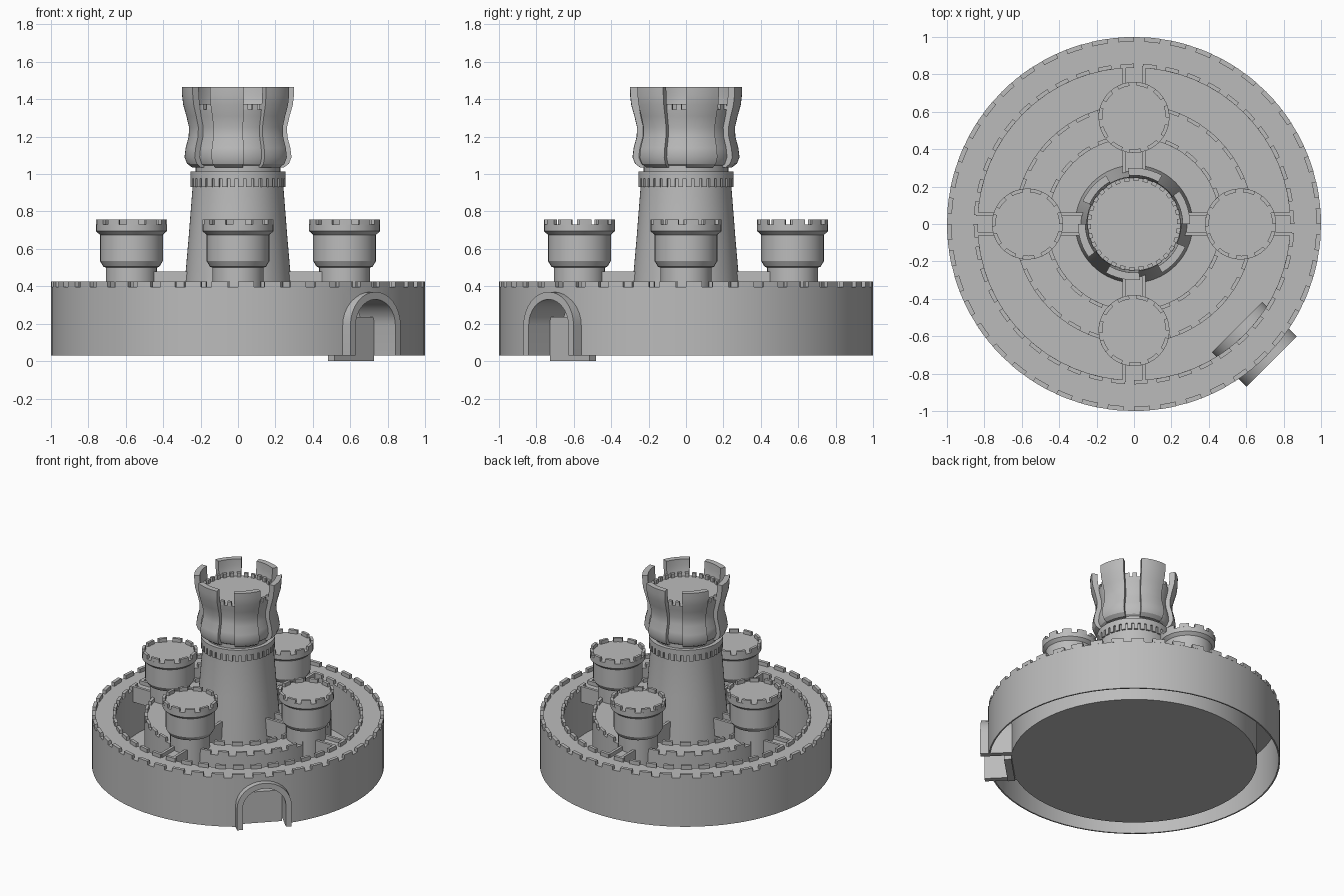
import bpy, bmesh
from math import pi, cos, sin, radians
from mathutils import Matrix, Vector

cube = bpy.data.objects.get("Cube")
if cube:
    bpy.data.objects.remove(cube, do_unlink=True)

stone = bpy.data.materials.new("grey_stone")
stone.use_nodes = True
COLOUR = (0.5, 0.5, 0.5, 1)
stone.diffuse_color = COLOUR
stone.node_tree.nodes["Principled BSDF"].inputs["Base Color"].default_value = COLOUR


def finish(name, bm):
    """Turn a bmesh into a stone object with smooth curves and sharp edges."""
    bmesh.ops.remove_doubles(bm, verts=bm.verts, dist=1e-5)
    bmesh.ops.recalc_face_normals(bm, faces=bm.faces)
    mesh = bpy.data.meshes.new(name)
    bm.to_mesh(mesh)
    bm.free()
    mesh.materials.append(stone)
    obj = bpy.data.objects.new(name, mesh)
    bpy.context.collection.objects.link(obj)
    smooth(obj)
    return obj


def smooth(obj):
    bpy.ops.object.select_all(action='DESELECT')
    obj.select_set(True)
    bpy.context.view_layer.objects.active = obj
    bpy.ops.object.shade_smooth_by_angle(angle=radians(30))


def sweep(bm, profile, start=0.0, end=2 * pi, steps=64, centre=(0, 0)):
    """Sweep a closed (radius, z) outline round a vertical axis."""
    full = end - start > 2 * pi - 1e-4
    rings = []
    for i in range(steps if full else steps + 1):
        a = start + (end - start) * i / steps
        rings.append([bm.verts.new((centre[0] + r * cos(a), centre[1] + r * sin(a), z))
                      for r, z in profile])
    n = len(profile)
    for i in range(steps):
        p, q = rings[i], rings[(i + 1) % len(rings)]
        for k in range(n):
            m = (k + 1) % n
            if profile[k][0] or profile[m][0]:
                bm.faces.new((p[k], p[m], q[m], q[k]))
    if not full:
        bm.faces.new(rings[0])
        bm.faces.new(rings[-1])


def rect(r0, r1, z0, z1):
    return [(r0, z0), (r1, z0), (r1, z1), (r0, z1)]


def merlons(bm, r0, r1, z0, z1, count, fill=0.6, centre=(0, 0), phase=0.0):
    for i in range(count):
        a = phase + 2 * pi * i / count
        sweep(bm, rect(r0, r1, z0, z1), a, a + fill * 2 * pi / count, 2, centre)


def box(bm, x0, x1, y0, y1, z0, z1, angle=0.0):
    m = (Matrix.Rotation(angle, 4, 'Z')
         @ Matrix.Translation(((x0 + x1) / 2, (y0 + y1) / 2, (z0 + z1) / 2))
         @ Matrix.Diagonal((x1 - x0, y1 - y0, z1 - z0, 1)))
    bmesh.ops.create_cube(bm, size=1, matrix=m)


def arch_outline(half, top, spring=0.19, base=0.03, steps=16):
    pts = [(-half, base)]
    for i in range(steps + 1):
        a = pi - pi * i / steps
        pts.append((half * cos(a), spring + (top - spring) * sin(a)))
    return pts + [(half, base)]


def extrude_outline(bm, pts, d0, d1):
    """Extrude a (sideways, z) outline along the gate direction."""
    rot = Matrix.Rotation(GATE, 3, 'Z')
    a, b = [[bm.verts.new(rot @ Vector((d, t, z))) for t, z in pts] for d in (d0, d1)]
    for i in range(len(pts)):
        j = (i + 1) % len(pts)
        bm.faces.new((a[i], a[j], b[j], b[i]))
    bm.faces.new(a)
    bm.faces.new(b)


GATE = -pi / 4
WALK = 0.397
TOP = 0.425

# outer wall: hollow ring, open underneath, pierced by the gate
bm = bmesh.new()
sweep(bm, [(1, .03), (1, WALK), (.835, WALK), (.835, .03),
           (.843, .03), (.843, .385), (.99, .385), (.99, .03)])
wall = finish("outer_wall", bm)
bm = bmesh.new()
extrude_outline(bm, arch_outline(.17, .35, base=-.05), .7, 1.2)
cutter = finish("gate_cutter", bm)
cutter.hide_render = True
cut = wall.modifiers.new("gate", 'BOOLEAN')
cut.operation, cut.object, cut.solver = 'DIFFERENCE', cutter, 'EXACT'
bpy.context.view_layer.objects.active = wall
bpy.ops.object.modifier_apply(modifier=cut.name)
bpy.data.objects.remove(cutter, do_unlink=True)
smooth(wall)

bm = bmesh.new()
merlons(bm, .975, 1, WALK, TOP, 44)
merlons(bm, .835, .857, WALK, TOP, 44)
finish("outer_wall_merlons", bm)

# courtyard floor
bm = bmesh.new()
sweep(bm, [(0, .03), (.84, .03), (.84, .05), (0, .05)])
finish("courtyard_floor", bm)

# gate arch and door
bm = bmesh.new()
extrude_outline(bm, arch_outline(.19, .37) + arch_outline(.15, .33)[::-1], .78, 1.04)
finish("gate_arch", bm)
bm = bmesh.new()
box(bm, .83, .88, -.15, .15, 0, .235, GATE)
finish("gate_door", bm)

# inner ring wall
bm = bmesh.new()
sweep(bm, rect(.46, .64, .04, WALK))
merlons(bm, .46, .48, WALK, TOP, 24)
merlons(bm, .62, .64, WALK, TOP, 32)
finish("inner_wall", bm)

# bridges and four side towers
TOWER = [(0, .04), (.137, .04), (.137, .5), (.15, .505), (.168, .535), (.168, .675),
         (.19, .695), (.19, .73), (0, .73)]
for i, side in enumerate(("left", "back", "right", "front")):
    a = i * pi / 2
    bm = bmesh.new()
    for x0, x1, low, high in ((.22, .46, .44, .48), (.69, .845, WALK, TOP)):
        box(bm, x0, x1, -.062, .062, low - .09, low, a)
        for s in (-.052, .052):
            box(bm, x0, x1, s - .01, s + .01, low, high, a)
    finish(side + "_bridges", bm)
    bm = bmesh.new()
    centre = (.57 * cos(a), .57 * sin(a))
    sweep(bm, TOWER, steps=32, centre=centre)
    merlons(bm, .17, .19, .73, .757, 11, .62, centre)
    finish(side + "_tower", bm)

# central keep with a toothed collar
bm = bmesh.new()
sweep(bm, [(0, .04), (.315, .04), (.285, .42), (.264, .66), (.243, .93), (.243, .975),
           (.254, .975), (.254, 1.015), (.226, 1.015), (.226, 1.06), (0, 1.06)])
merlons(bm, .235, .254, .93, .975, 36, .65)
finish("keep", bm)

# crown drum and its small merlons
CURVE = [(.245, 1.035), (.272, 1.055), (.286, 1.09), (.28, 1.14), (.264, 1.2),
         (.262, 1.25), (.276, 1.31), (.293, 1.37), (.299, 1.42), (.3, 1.465)]
bm = bmesh.new()
drum = [(r - .032, z) for r, z in CURVE if z < 1.34] + [(.25, 1.345)]
sweep(bm, [(0, 1.035)] + drum + [(0, 1.345)])
merlons(bm, .23, .25, 1.345, 1.375, 30, .55)
finish("crown_drum", bm)

# six curved crown plates
bm = bmesh.new()
inner = [(r - .04, z) for r, z in reversed(CURVE)]
for i in range(6):
    sweep(bm, CURVE + inner, radians(60 * i), radians(60 * i + 36), 6)
finish("crown_plates", bm)
